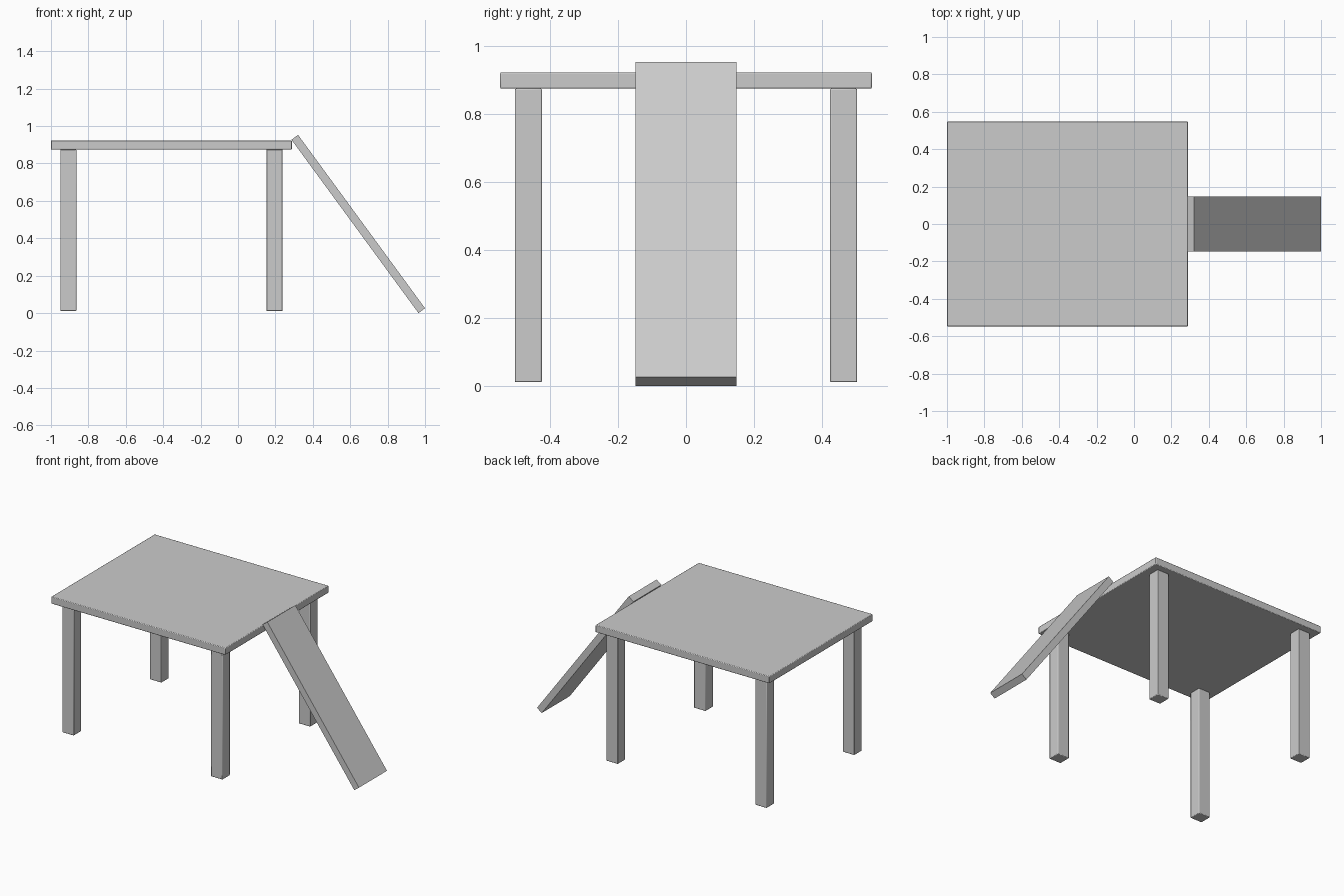
import bpy
from math import atan2, hypot
from mathutils import Vector

if "Cube" in bpy.data.objects:
    bpy.data.objects.remove(bpy.data.objects["Cube"])


def box(name, center, size, pitch=0.0, bevel=0.0):
    bpy.ops.mesh.primitive_cube_add(size=1, location=center)
    ob = bpy.context.object
    ob.name = name
    ob.scale = size
    bpy.ops.object.transform_apply(location=False, rotation=False, scale=True)
    ob.rotation_euler.y = pitch
    if bevel:
        mod = ob.modifiers.new("soft_edges", 'BEVEL')
        mod.width = bevel
        mod.segments = 2
        bpy.ops.object.shade_smooth_by_angle()
    return ob


# Table top
TABLE_X = -0.356
box("table_top", (TABLE_X, 0, 0.899), (1.288, 1.094, 0.048), bevel=0.004)

# Four legs, mirrored about the table centre
for sx, side in ((-1, "left"), (1, "right")):
    for sy, end in ((-1, "front"), (1, "back")):
        box(f"{end}_{side}_leg", (TABLE_X + sx * 0.551, sy * 0.464, 0.443),
            (0.086, 0.08, 0.864), bevel=0.004)

# Plank leaning against the right edge, set by its upper face
top, bottom = Vector((0.321, 0, 0.953)), Vector((1.0, 0, 0.026))
run = bottom - top
thickness = 0.0436
normal = Vector((-run.z, 0, run.x)).normalized()
box("leaning_plank", (top + bottom) / 2 - normal * thickness / 2,
    (hypot(run.x, run.z), 0.296, thickness), pitch=atan2(-run.z, run.x))
